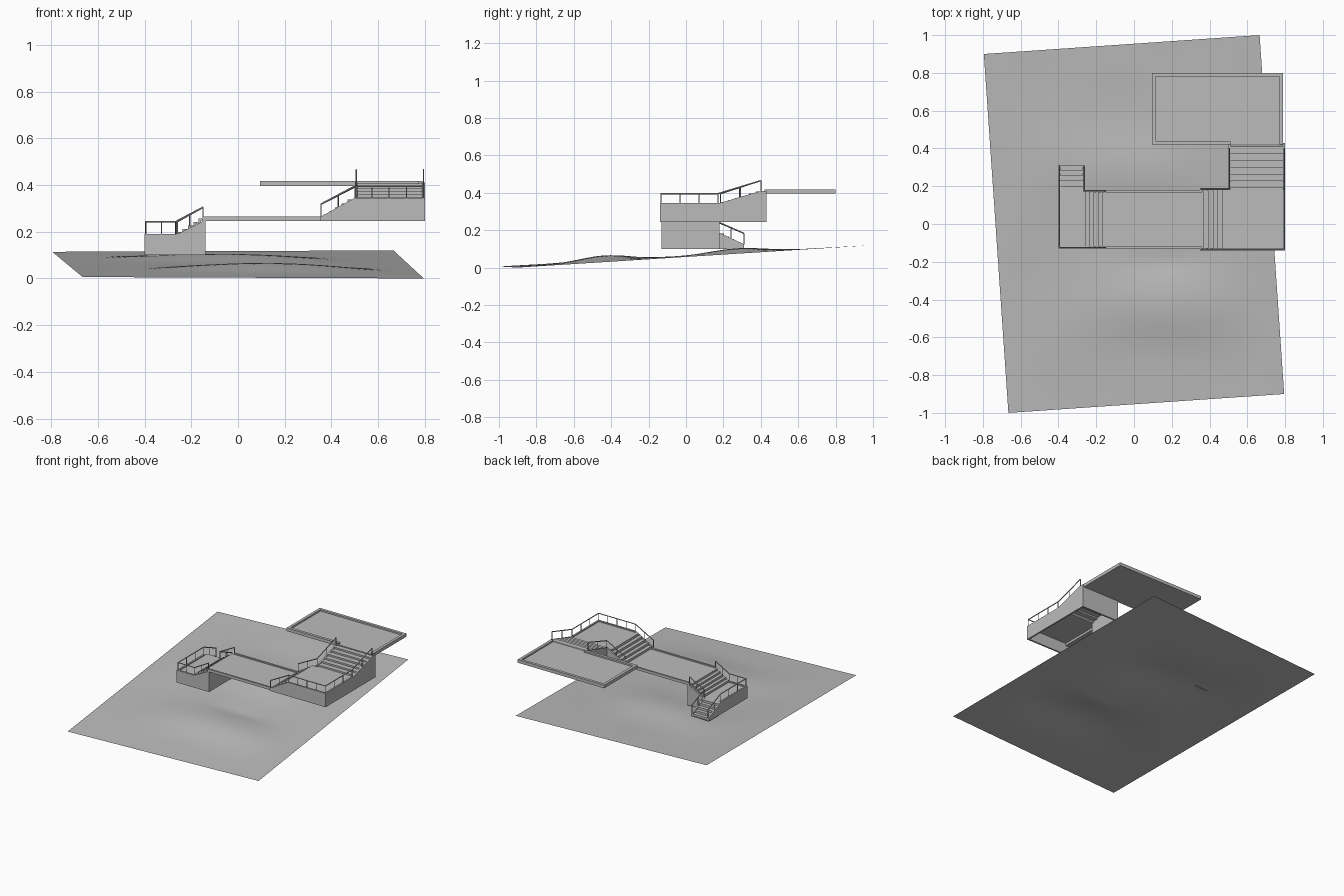
import bpy, bmesh, math
from mathutils import Vector, Matrix

cube = bpy.data.objects.get("Cube")
if cube:
    bpy.data.objects.remove(cube, do_unlink=True)

grey = bpy.data.materials.new("plain_grey")
grey.use_nodes = True
grey.diffuse_color = (0.5, 0.5, 0.5, 1)
grey.node_tree.nodes["Principled BSDF"].inputs["Base Color"].default_value = (0.5, 0.5, 0.5, 1)


def finish(name, bm, recalc=True):
    if recalc:
        bmesh.ops.recalc_face_normals(bm, faces=bm.faces)
    mesh = bpy.data.meshes.new(name)
    bm.to_mesh(mesh)
    bm.free()
    mesh.materials.append(grey)
    obj = bpy.data.objects.new(name, mesh)
    bpy.context.collection.objects.link(obj)
    return obj


def prism(name, axis, a, b, pts):
    """Extrude an outline of (along, z) points across the given axis from a to b."""
    bm = bmesh.new()
    place = (lambda p, c: (c, p[0], p[1])) if axis == "x" else (lambda p, c: (p[0], c, p[1]))
    face = bm.faces.new([bm.verts.new(place(p, a)) for p in pts])
    ext = bmesh.ops.extrude_face_region(bm, geom=[face])
    shift = Vector((b - a, 0, 0) if axis == "x" else (0, b - a, 0))
    bmesh.ops.translate(bm, vec=shift, verts=[v for v in ext["geom"] if isinstance(v, bmesh.types.BMVert)])
    return finish(name, bm)


def box(name, x0, x1, y0, y1, z0, z1):
    return prism(name, "y", y0, y1, [(x0, z0), (x1, z0), (x1, z1), (x0, z1)])


def steps(name, axis, a, b, start, end, n, thick=0.01):
    """Folded plate of n risers climbing from start to end, open beneath."""
    run, rise = (end[0] - start[0]) / n, (end[1] - start[1]) / n
    top = [start]
    for i in range(n):
        u, z = start[0] + i * run, start[1] + (i + 1) * rise
        top += [(u, z), (u + run, z)]
    side = math.copysign(thick, run)
    under = [(u + side, z - thick) for u, z in reversed(top)]
    return prism(name, axis, a, b, top + under)


def rod(bm, a, b, radius):
    a, b = Vector(a), Vector(b)
    turn = (b - a).to_track_quat("Z", "Y").to_matrix().to_4x4()
    bmesh.ops.create_cone(bm, cap_ends=True, segments=6, radius1=radius, radius2=radius,
                          depth=(b - a).length, matrix=Matrix.Translation((a + b) / 2) @ turn)


def railing(name, foot, spans, height=0.053):
    """Handrail over a foot path; spans gives the post bays for each stretch."""
    bm = bmesh.new()
    up = Vector((0, 0, height))
    foot = [Vector(p) for p in foot]
    posts = [foot[0]]
    for a, b, n in zip(foot, foot[1:], spans):
        rod(bm, a + up, b + up, 0.0035)
        posts += [a.lerp(b, (i + 1) / n) for i in range(n)]
    for p in posts:
        rod(bm, p - Vector((0, 0, 0.006)), p + up, 0.0025)
    return finish(name, bm)


# Ground: skewed, gently rolling sheet
def bump(x, y, cx, cy, sx, sy):
    return math.exp(-((x - cx) / sx) ** 2 - ((y - cy) / sy) ** 2)


bm = bmesh.new()
bmesh.ops.create_grid(bm, x_segments=48, y_segments=60, size=1)
for v in bm.verts:
    u, w = v.co.x, v.co.y
    x, y = 0.73 * u - 0.065 * w, 0.05 * u + 0.95 * w
    inside = (1 - u ** 4) * (1 - w ** 4)
    z = 0.06 * (y + 1) - 0.003 * u * (1 - w)
    z += inside * (0.034 * bump(x, y, 0.12, -0.45, 0.4, 0.2)
                   - 0.008 * bump(x, y, 0.15, -0.2, 0.2, 0.06)
                   + 0.026 * bump(x, y, -0.1, 0.28, 0.45, 0.22)
                   + 0.003 * math.sin(7 * x + 3 * y) * math.sin(8 * y - 2 * x))
    v.co = (x, y, max(z, 0))
ground = finish("ground", bm, recalc=False)
for p in ground.data.polygons:
    p.use_smooth = True

T = 0.012  # wall thickness

# Lower landing: open shell with sloped stair flanks
flank = [(-.26, .1), (-.14, .1), (-.14, .25), (-.26, .19)]
prism("lower_front_wall", "y", -.13, -.13 + T, [(-.4, .1)] + flank[1:] + [(-.4, .19)])
prism("lower_back_wall", "y", .18 - T, .18, flank)
ramp = [(.17, .1), (.31, .1), (.31, .125), (.17, .19)]
prism("lower_outer_wall", "x", -.4, -.4 + T, [(-.13, .1)] + ramp[1:] + [(-.13, .19)])
prism("lower_stair_wall", "x", -.26 - T, -.26, ramp)
box("lower_end_wall", -.14 - T, -.14, -.13, .18, .1, .25)
box("lower_landing_floor", -.395, -.255, -.125, .175, .173, .183)
steps("entry_steps", "x", -.39, -.27, (.31, .105), (.175, .183), 5)
steps("lower_steps", "y", -.12, .17, (-.26, .183), (-.145, .257), 5)

# Lower deck with curbs along both edges
box("lower_deck", -.155, .375, -.13, .18, .245, .257)
for name, y in (("front", -.13), ("back", .18 - T)):
    box("lower_deck_curb_" + name, -.15, .36, y, y + T, .25, .265)

# Upper landing: open shell turning toward the back
flank = [(.35, .245), (.5, .245), (.5, .345), (.35, .262)]
prism("upper_front_wall", "y", -.14, -.14 + T, [flank[0], (.8, .245), (.8, .345), flank[2], flank[3]])
prism("upper_back_wall", "y", .19 - T, .19, flank)
ramp = [(.18, .245), (.43, .245), (.43, .41), (.4, .41), (.18, .345)]
prism("upper_outer_wall", "x", .8 - T, .8, [(-.14, .245)] + ramp[1:] + [(-.14, .345)])
prism("upper_stair_wall", "x", .5, .5 + T, ramp)
box("upper_end_wall", .5, .8, .43 - T, .43, .245, .4)
box("upper_landing_floor", .49, .795, -.135, .19, .328, .338)
steps("middle_steps", "y", -.13, .18, (.365, .257), (.495, .338), 5)
steps("upper_steps", "x", .51, .79, (.19, .338), (.41, .407), 6)

# Upper deck with a curb on every side except the stair opening
box("upper_deck", .095, .79, .42, .8, .395, .407)
C = 0.02
box("upper_deck_curb_left_end", .095, .095 + C, .42, .8, .396, .418)
box("upper_deck_curb_right_end", .79 - C, .79, .42, .8, .396, .418)
box("upper_deck_curb_back", .095, .79, .8 - C, .8, .396, .418)
box("upper_deck_curb_front", .095, .51, .42, .42 + C, .396, .418)

# Railings
railing("lower_railing", [(-.149, -.124, .252), (-.26, -.124, .19), (-.394, -.124, .19),
                          (-.394, .17, .19), (-.394, .31, .13)], [2, 2, 3, 2])
railing("lower_inner_railing", [(-.149, .174, .252), (-.266, .174, .19), (-.266, .31, .13)], [2, 2])
railing("upper_railing", [(.355, -.134, .265), (.5, -.134, .342), (.794, -.134, .342),
                          (.794, .17, .342), (.794, .4, .412)], [2, 4, 3, 2])
railing("upper_inner_railing", [(.355, .184, .265), (.506, .184, .342), (.506, .4, .412)], [2, 2])
